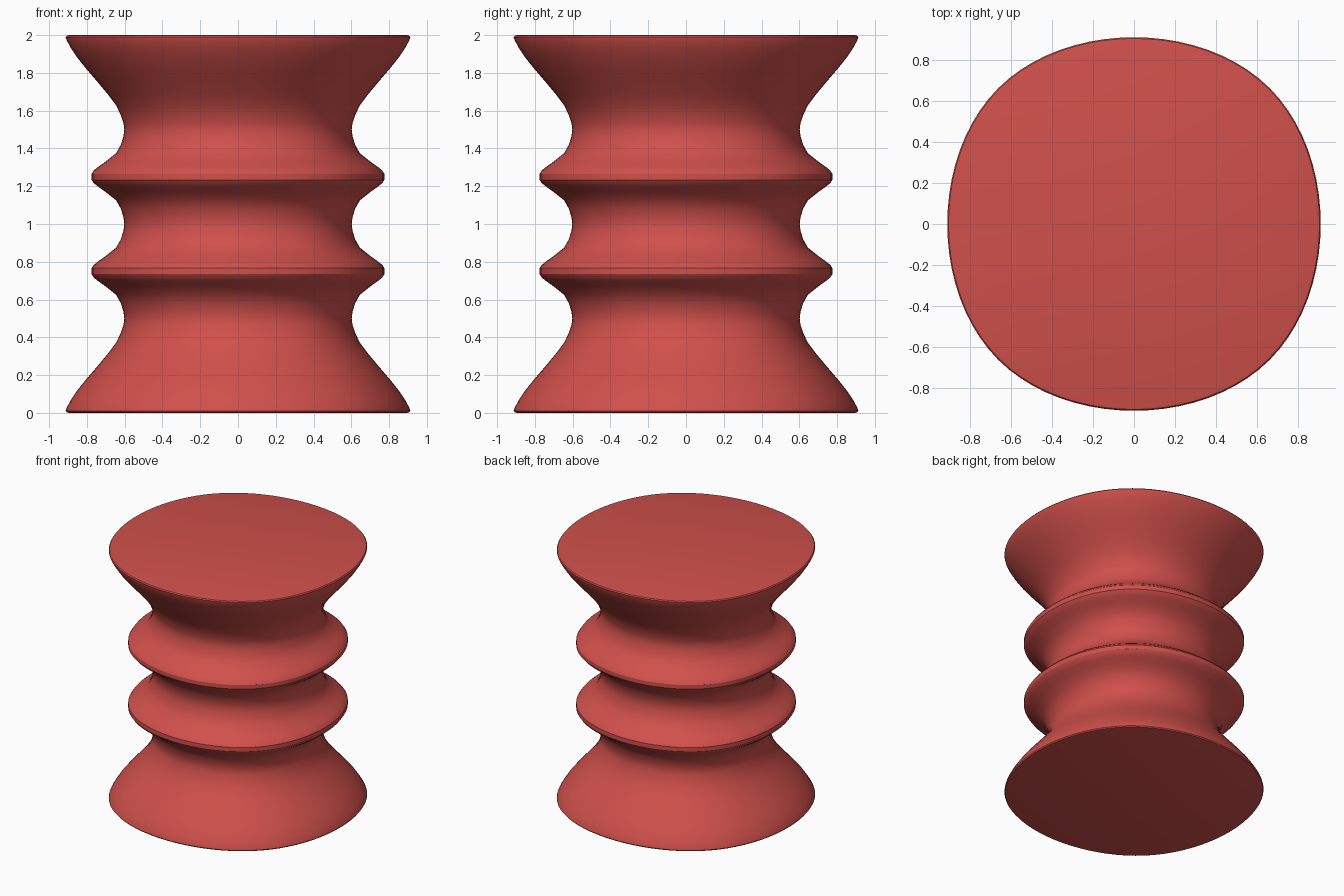
import bpy, bmesh, math

cube = bpy.data.objects.get("Cube")
if cube:
    bpy.data.objects.remove(cube, do_unlink=True)

red = bpy.data.materials.new("warm red")
red.use_nodes = True
RED = (0.63, 0.08, 0.07, 1.0)
red.diffuse_color = RED
red.node_tree.nodes["Principled BSDF"].inputs["Base Color"].default_value = RED

STEPS = 20  # segments per quarter of the rounded-square outline


def outline():
    """Soft square: closed cubic spline round four corners, half-width 1."""
    corners = [(1, -1), (1, 1), (-1, 1), (-1, -1)]
    pts = []
    for q in range(4):
        ctrl = [corners[(q + k - 1) % 4] for k in range(4)]
        for s in range(STEPS):
            t = s / STEPS
            w = ((1 - t) ** 3, 3 * t**3 - 6 * t**2 + 4,
                 -3 * t**3 + 3 * t**2 + 3 * t + 1, t**3)
            pts.append([sum(a * c[i] for a, c in zip(w, ctrl)) / 6 / (11 / 12)
                        for i in (0, 1)])
    return pts


# Half profile (half-width, height): flared foot, neck, ridge, middle neck
lower = [(0.895, 0.0), (0.906, 0.003), (0.912, 0.011), (0.908, 0.026),
         (0.885, 0.068), (0.852, 0.118), (0.802, 0.18), (0.746, 0.245),
         (0.69, 0.312), (0.645, 0.372), (0.622, 0.42), (0.606, 0.468),
         (0.602, 0.5), (0.606, 0.534), (0.62, 0.58), (0.645, 0.625),
         (0.70, 0.669), (0.742, 0.699), (0.762, 0.715), (0.775, 0.735),
         (0.775, 0.767), (0.762, 0.785), (0.742, 0.801), (0.70, 0.831),
         (0.645, 0.875), (0.62, 0.92), (0.606, 0.966)]
profile = lower + [(0.602, 1.0)] + [(r, 2 - z) for r, z in reversed(lower)]

# Stool body: one ring of the outline per profile point
bm = bmesh.new()
shape = outline()
rings = [[bm.verts.new((x * r, y * r, z)) for x, y in shape] for r, z in profile]
n = len(shape)
for a, b in zip(rings, rings[1:]):
    for i in range(n):
        j = (i + 1) % n
        bm.faces.new((a[i], a[j], b[j], b[i]))
bm.faces.new(rings[0][::-1])   # underside
bm.faces.new(rings[-1])        # seat top
bmesh.ops.recalc_face_normals(bm, faces=bm.faces[:])

mesh = bpy.data.meshes.new("stool_body")
bm.to_mesh(mesh)
bm.free()
mesh.materials.append(red)
body = bpy.data.objects.new("stool_body", mesh)
bpy.context.collection.objects.link(body)

# Smooth sides with crisp ridge edges
bpy.ops.object.select_all(action='DESELECT')
body.select_set(True)
bpy.context.view_layer.objects.active = body
bpy.ops.object.shade_smooth_by_angle(angle=math.radians(30))
